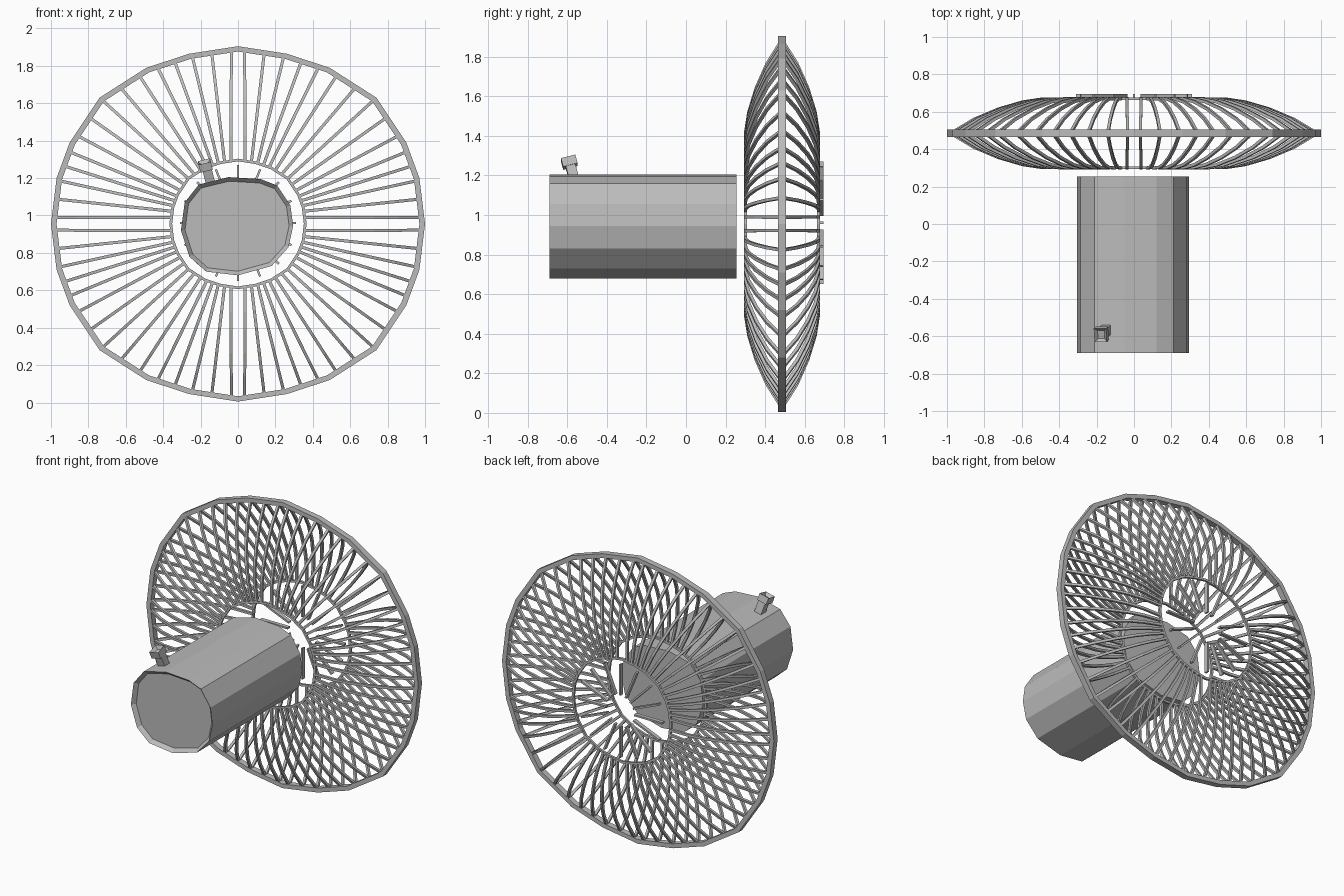
import bpy, bmesh, math
from mathutils import Vector, Matrix

if "Cube" in bpy.data.objects:
    bpy.data.objects.remove(bpy.data.objects["Cube"])

CZ, CY = 0.955, 0.485        # cage centre height and depth
metal = bpy.data.materials.new("grey_metal")
metal.diffuse_color = (0.5, 0.5, 0.5, 1)
metal.use_nodes = True
metal.node_tree.nodes["Principled BSDF"].inputs["Base Color"].default_value = metal.diffuse_color


def finish(name, bm):
    bmesh.ops.recalc_face_normals(bm, faces=bm.faces[:])
    me = bpy.data.meshes.new(name)
    bm.to_mesh(me)
    bm.free()
    me.materials.append(metal)
    ob = bpy.data.objects.new(name, me)
    bpy.context.collection.objects.link(ob)
    return ob


def sweep(bm, sections, closed=False):
    """Join a row of four-cornered sections into a bar or a ring."""
    rows = [[bm.verts.new(p) for p in s] for s in sections]
    n = len(rows)
    for i in range(n if closed else n - 1):
        a, b = rows[i], rows[(i + 1) % n]
        for j in range(4):
            k = (j + 1) % 4
            bm.faces.new((a[j], a[k], b[k], b[j]))
    if not closed:
        bm.faces.new(rows[0])
        bm.faces.new(rows[-1])


# slightly squared quarter outline of the cage rim, every 15 degrees
QUARTER = [(1, 0), (.97, .245), (.9, .435), (.74, .675), (.49, .835), (.26, .91), (0, .95)]


def outline(deg):
    """Point of the rim outline (x, z) at an angle, mirrored to all quarters."""
    deg %= 360
    q, a = divmod(deg, 90)
    if q % 2:
        a = 90 - a
    k = a / 15
    i = min(int(k), 5)
    p = Vector(QUARTER[i]).lerp(Vector(QUARTER[i + 1]), k - i)
    return Vector((p.x * (-1 if q in (1, 2) else 1), p.y * (-1 if q >= 2 else 1)))


def ring(name, outer, inner, y0, y1):
    bm = bmesh.new()
    secs = []
    for i in range(24):
        p = outline(i * 15)
        secs.append([(p.x * r, y, CZ + p.y * r)
                     for r, y in ((outer, y0), (outer, y1), (inner, y1), (inner, y0))])
    sweep(bm, secs, True)
    finish(name, bm)


# cage rings
ring("outer_rim", 1.0, 0.97, CY - .02, CY + .02)
ring("front_inner_ring", 0.367, 0.352, CY - .192, CY - .178)
ring("back_inner_ring", 0.367, 0.352, CY + .178, CY + .192)

# bowed cage wires: (radius, bulge)
BOW = [(.985, 0), (.86, .075), (.73, .13), (.6, .168), (.5, .183), (.36, .185)]
PER_QUARTER, W = 15, 0.008
for name, side in (("front_wires", -1), ("back_wires", 1)):
    bm = bmesh.new()
    for q in range(4):
        for i in range(PER_QUARTER):
            t = i / (PER_QUARTER - 1)
            po = outline(q * 90 + 2.1 + 85.8 * t) * .985
            pi = outline(q * 90 + 5.9 + 78.2 * t) * .36
            d = (po - pi).normalized()
            across = Vector((-d.y, 0, d.x)) * W
            pts = []
            for r, b in BOW:
                p = pi.lerp(po, (r - .36) / .625)
                pts.append(Vector((p.x, CY + side * b, CZ + p.y)))
            secs = []
            for j, p in enumerate(pts):
                tan = pts[min(j + 1, len(pts) - 1)] - pts[max(j - 1, 0)]
                up = tan.cross(across).normalized() * W
                secs.append([p + across + up, p + across - up, p - across - up, p - across + up])
            sweep(bm, secs)
    finish(name, bm)

# short radial bars in the middle of the back
bm = bmesh.new()
for i in range(16):
    a = math.radians(i * 22.5)
    m = (Matrix.Translation((0, .682, CZ + .005)) @ Matrix.Rotation(-a, 4, 'Y')
         @ Matrix.Translation((.207, 0, 0)) @ Matrix.Diagonal((.205, .026, .012, 1)))
    bmesh.ops.create_cube(bm, size=1, matrix=m)
finish("back_centre_bars", bm)

# motor housing: uneven drum with a shallow recessed front
DRUM = [(-.05, 1.205), (.12, 1.195), (.21, 1.16), (.28, 1.055), (.295, .945), (.27, .83),
        (.18, .73), (0, .68), (-.17, .70), (-.26, .78), (-.305, .92), (-.285, 1.07), (-.21, 1.165)]
bm = bmesh.new()
front = bm.faces.new([bm.verts.new((x, -.69, z)) for x, z in DRUM])
ext = bmesh.ops.extrude_face_region(bm, geom=[front], use_keep_orig=True)
bmesh.ops.translate(bm, vec=(0, .945, 0),
                    verts=[v for v in ext["geom"] if isinstance(v, bmesh.types.BMVert)])
bmesh.ops.recalc_face_normals(bm, faces=bm.faces[:])
front = min(bm.faces, key=lambda f: f.calc_center_median().y)
bmesh.ops.inset_region(bm, faces=[front], thickness=.022)
bmesh.ops.translate(bm, vec=(0, .025, 0), verts=front.verts[:])
finish("motor_housing", bm)


# tilted knob on top of the motor
def block(name, centre, size, recess=False):
    bm = bmesh.new()
    bmesh.ops.create_cube(bm, size=1, matrix=Matrix.Diagonal((*size, 1)))
    if recess:
        top = max(bm.faces, key=lambda f: f.calc_center_median().z)
        bmesh.ops.inset_region(bm, faces=[top], thickness=.022)
        bmesh.ops.translate(bm, vec=(0, 0, -.02), verts=top.verts[:])
    tilt = Matrix.Rotation(math.radians(-14), 4, 'Y') @ Matrix.Rotation(math.radians(15), 4, 'X')
    bm.transform(Matrix.Translation(centre) @ tilt)
    finish(name, bm)


block("knob_stem", (-.155, -.572, 1.205), (.05, .05, .11))
block("knob_cap", (-.175, -.59, 1.267), (.068, .075, .045), True)
